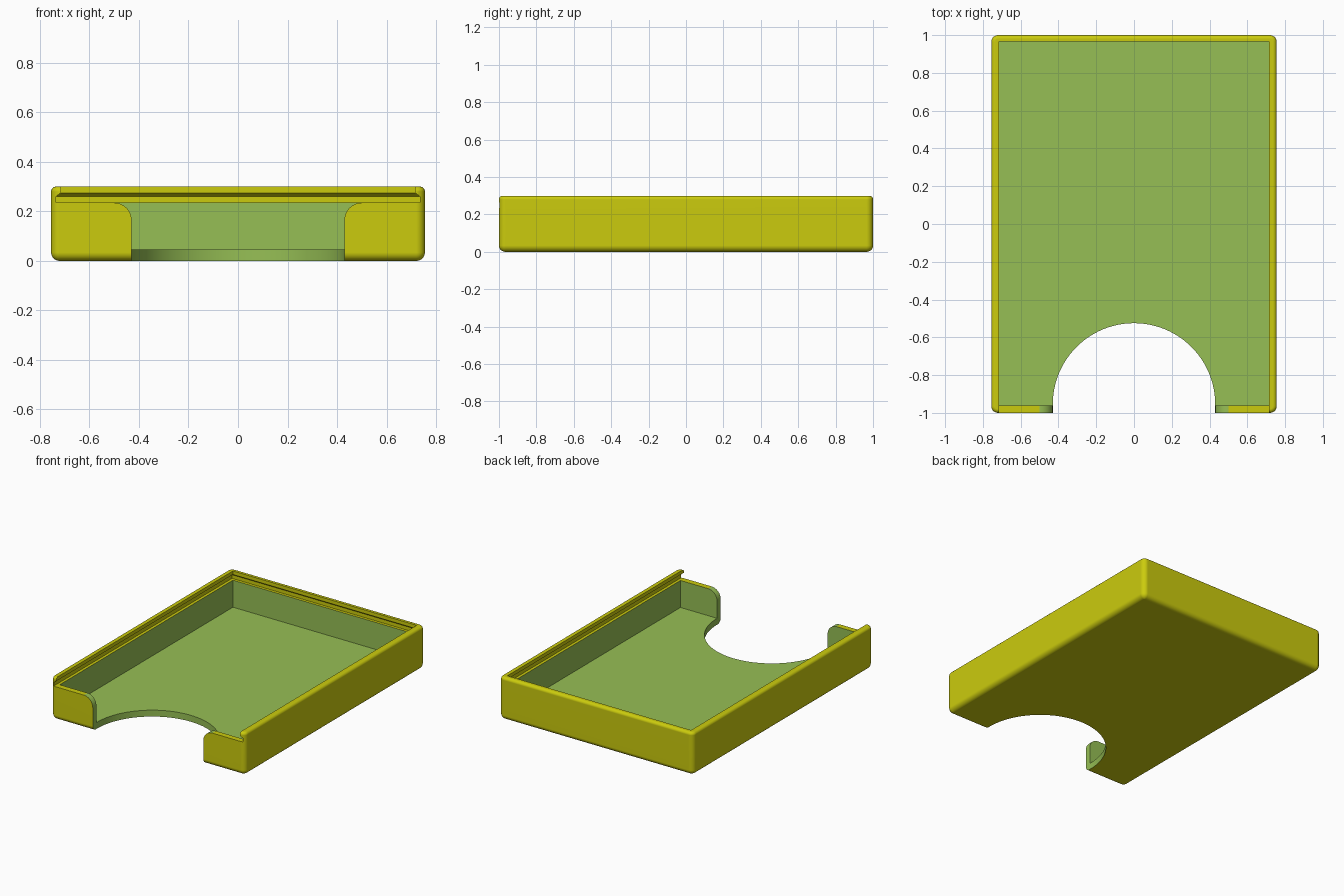
import bpy, bmesh, math

cube = bpy.data.objects.get("Cube")
if cube:
    bpy.data.objects.remove(cube, do_unlink=True)


def make_material(name, rgb):
    mat = bpy.data.materials.new(name)
    mat.use_nodes = True
    color = (*rgb, 1)
    mat.diffuse_color = color
    mat.node_tree.nodes["Principled BSDF"].inputs["Base Color"].default_value = color
    return mat


materials = [make_material("yellow shell", (0.60, 0.60, 0.004)),
             make_material("green lining", (0.305, 0.52, 0.09))]

HALF_X, HALF_Y, HEIGHT = 0.755, 1.0, 0.30
WALL, FLOOR, LEDGE = 0.04, 0.045, 0.235
NOTCH_R, NOTCH_Y, FILLET = 0.43, -0.955, 0.07


def finish(bm, name, slot):
    """Turn a bmesh into an object whose faces all use one material slot."""
    bmesh.ops.recalc_face_normals(bm, faces=bm.faces)
    for f in bm.faces:
        f.material_index = slot
    mesh = bpy.data.meshes.new(name)
    for mat in materials:
        mesh.materials.append(mat)
    bm.to_mesh(mesh)
    bm.free()
    obj = bpy.data.objects.new(name, mesh)
    bpy.context.collection.objects.link(obj)
    return obj


def loft(name, rings, slot):
    """Skin a closed solid through matching rings of points."""
    bm = bmesh.new()
    loops = [[bm.verts.new(p) for p in ring] for ring in rings]
    for a, b in zip(loops, loops[1:]):
        for i in range(len(a)):
            j = (i + 1) % len(a)
            bm.faces.new((a[i], a[j], b[j], b[i]))
    bm.faces.new(loops[0])
    bm.faces.new(loops[-1])
    return finish(bm, name, slot)


def rect(hx, y0, y1, z):
    return [(-hx, y0, z), (hx, y0, z), (hx, y1, z), (-hx, y1, z)]


def arc(cx, cy, r, start, end, steps):
    angles = [math.radians(start + (end - start) * i / steps) for i in range(steps + 1)]
    return [(cx + r * math.cos(a), cy + r * math.sin(a)) for a in angles]


# Outer shell: box with rounded uprights, bottom rim and finer top rim
bm = bmesh.new()
bmesh.ops.create_cube(bm, size=1)
for v in bm.verts:
    v.co = (v.co.x * 2 * HALF_X, v.co.y * 2 * HALF_Y, (v.co.z + 0.5) * HEIGHT)


def round_edges(test, radius):
    edges = [e for e in bm.edges if test(*(v.co.z for v in e.verts))]
    bmesh.ops.bevel(bm, geom=edges, offset=radius, segments=5, profile=0.5, affect='EDGES')


round_edges(lambda a, b: abs(a - b) > 0.1, 0.035)
round_edges(lambda a, b: max(a, b) < 0.001, 0.034)
round_edges(lambda a, b: min(a, b) > HEIGHT - 0.001, 0.02)
tray = finish(bm, "sliding_lid_tray", 0)

# Lid groove, narrowing to the opening between the lips, open at the front
groove = loft("groove_cutter", [rect(0.735, -1.1, 0.985, LEDGE),
                                rect(0.735, -1.1, 0.985, 0.26),
                                rect(0.715, -1.1, 0.965, 0.275),
                                rect(0.715, -1.1, 0.965, 0.4)], 0)

# Inner cavity
cavity = loft("cavity_cutter", [rect(0.715, -HALF_Y + WALL, 0.965, z)
                                for z in (FLOOR, 0.25)], 1)

# Thumb notch through floor and front wall
outline = [(NOTCH_R, -1.1)] + arc(0, NOTCH_Y, NOTCH_R, 0, 180, 48) + [(-NOTCH_R, -1.1)]
notch = loft("notch_cutter", [[(x, y, z) for x, y in outline] for z in (-0.1, 0.25)], 1)

# Rounded shoulders where the notch meets the top of the front wall
side = arc(NOTCH_R + FILLET, LEDGE - FILLET, FILLET, 180, 90, 8)
side.append((NOTCH_R + FILLET, 0.25))
shoulder = side + [(-x, z) for x, z in reversed(side)]
shoulders = loft("shoulder_cutter", [[(x, y, z) for x, z in shoulder]
                                     for y in (-1.1, -0.95)], 1)

# Carve the shell
bpy.ops.object.select_all(action='DESELECT')
bpy.context.view_layer.objects.active = tray
tray.select_set(True)
for cutter in (groove, cavity, notch, shoulders):
    mod = tray.modifiers.new(cutter.name, 'BOOLEAN')
    mod.operation = 'DIFFERENCE'
    mod.solver = 'EXACT'
    mod.object = cutter
    bpy.ops.object.modifier_apply(modifier=mod.name)
    bpy.data.objects.remove(cutter, do_unlink=True)

bpy.ops.object.shade_smooth_by_angle(angle=math.radians(30))
weighted = tray.modifiers.new("weighted_normals", 'WEIGHTED_NORMAL')
weighted.keep_sharp = True
